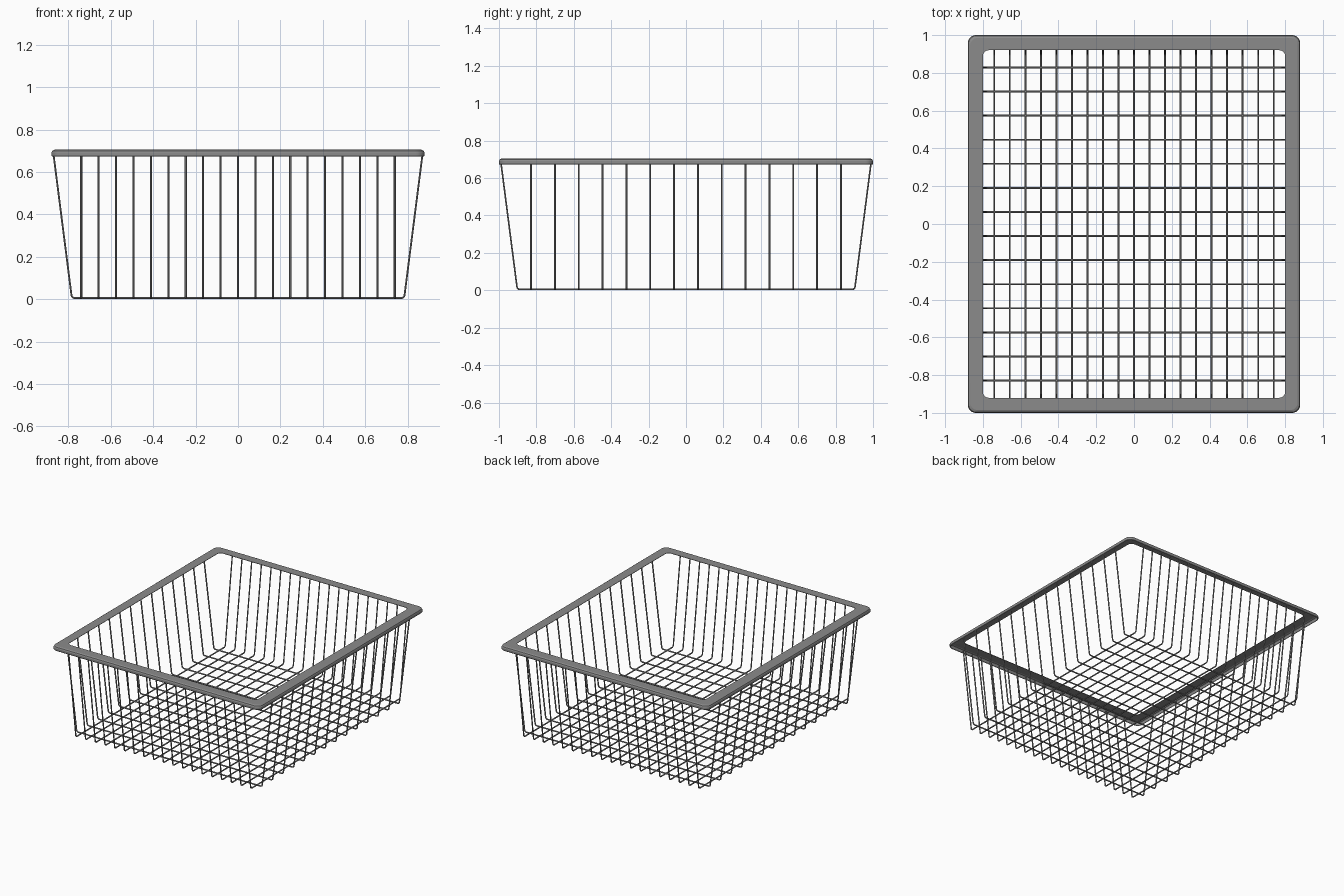
import bpy
import bmesh
import math
from mathutils import Vector

old = bpy.data.objects.get("Cube")
if old:
    bpy.data.objects.remove(old, do_unlink=True)

# One grey for the whole basket
grey = bpy.data.materials.new("metal_grey")
grey.use_nodes = True
grey.diffuse_color = (0.26, 0.26, 0.26, 1)
grey.node_tree.nodes["Principled BSDF"].inputs["Base Color"].default_value = grey.diffuse_color

HALF_X, HALF_Y, TOP = 0.88, 1.0, 0.705
WIRE = 0.005


def select_only(obj):
    bpy.ops.object.select_all(action="DESELECT")
    obj.select_set(True)
    bpy.context.view_layer.objects.active = obj


def wire_path(foot, shoulder):
    """U-shaped wire in (across, height), with rounded lower bends."""
    corner = Vector((foot, WIRE))
    end = Vector((shoulder, TOP - 0.018))
    up = corner + (end - corner).normalized() * 0.015
    inward = corner - Vector((0.015, 0))
    bend = []
    for i in range(5):
        t = i / 4
        bend.append(up * (1 - t) ** 2 + corner * 2 * t * (1 - t) + inward * t * t)
    half = [end] + bend
    return half + [Vector((-p.x, p.y)) for p in reversed(half)]


def wire_set(name, count, spacing, foot, shoulder, along_x):
    curve = bpy.data.curves.new(name, "CURVE")
    curve.dimensions = "3D"
    curve.bevel_depth = WIRE
    curve.bevel_resolution = 1
    curve.use_fill_caps = True
    path = wire_path(foot, shoulder)
    for i in range(count):
        place = (i - (count - 1) / 2) * spacing
        spline = curve.splines.new("POLY")
        spline.points.add(len(path) - 1)
        for point, p in zip(spline.points, path):
            point.co = (p.x, place, p.y, 1) if along_x else (place, p.x, p.y, 1)
    obj = bpy.data.objects.new(name, curve)
    bpy.context.collection.objects.link(obj)
    curve.materials.append(grey)
    select_only(obj)
    bpy.ops.object.convert(target="MESH")
    bpy.ops.object.shade_smooth_by_angle(angle=math.radians(50))


# Basket wires in both directions
wire_set("cross_wires", 14, 0.1275, 0.784, 0.871, True)
wire_set("lengthwise_wires", 19, 0.0822, 0.902, 0.99, False)


def rounded_loop(bm, inset, z, radius, steps=6):
    """Ring of vertices around a rounded rectangle."""
    ring = []
    cx, cy = HALF_X - inset - radius, HALF_Y - inset - radius
    for k, (sx, sy) in enumerate(((1, 1), (-1, 1), (-1, -1), (1, -1))):
        for i in range(steps + 1):
            a = (k + i / steps) * math.pi / 2
            ring.append(bm.verts.new((sx * cx + radius * math.cos(a),
                                      sy * cy + radius * math.sin(a), z)))
    return ring


# Rim: flat top flange with a rounded edge and a hanging outer lip
bm = bmesh.new()
profile = [(0.003, TOP - 0.033), (0, TOP - 0.029), (0, TOP - 0.014),
           (0.004, TOP - 0.005), (0.014, TOP), (0.08, TOP)]
rings = [rounded_loop(bm, inset, z, 0.042 - inset * 0.15) for inset, z in profile]
for low, high in zip(rings, rings[1:]):
    n = len(low)
    for i in range(n):
        j = (i + 1) % n
        bm.faces.new((low[i], low[j], high[j], high[i]))
mesh = bpy.data.meshes.new("rim")
bm.to_mesh(mesh)
bm.free()
mesh.materials.append(grey)
rim = bpy.data.objects.new("rim", mesh)
bpy.context.collection.objects.link(rim)
shell = rim.modifiers.new("thickness", "SOLIDIFY")
shell.thickness = 0.003
shell.offset = -1
select_only(rim)
# Solid thickness first, so that sharp edges are found on the finished rim
bpy.ops.object.modifier_apply(modifier=shell.name)
bpy.ops.object.shade_smooth_by_angle(angle=math.radians(20))
